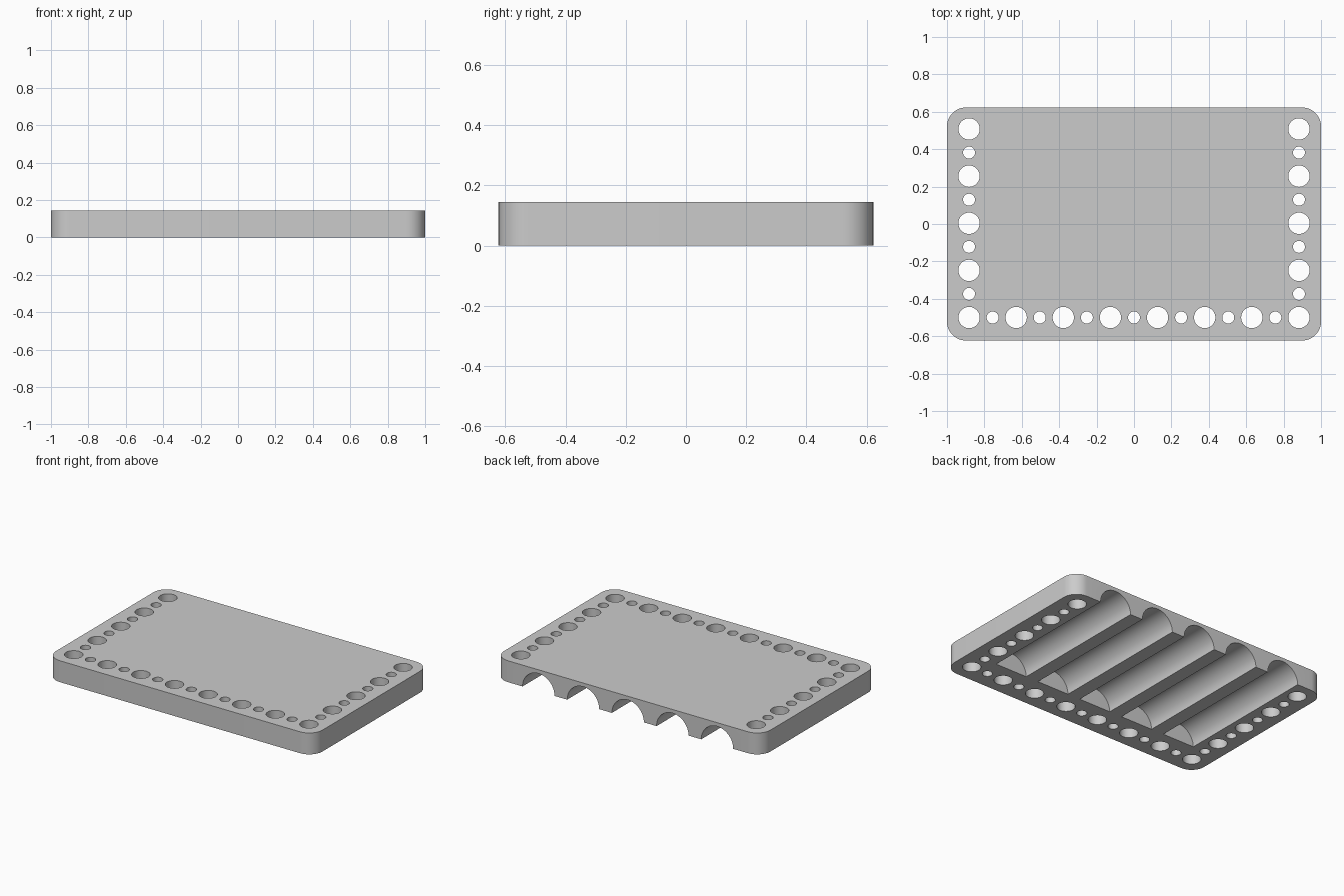
import bpy
import math
from mathutils import Matrix

cube = bpy.data.objects.get("Cube")
if cube:
    bpy.data.objects.remove(cube, do_unlink=True)

import bmesh

HALF_X, HALF_Y, HEIGHT = 1.0, 0.6225, 0.145
CORNER = 0.1
EDGE_X, EDGE_Y, PITCH_Y = 0.882, -0.5, 0.252
BIG, SMALL = 0.057, 0.032
GROOVE_R, GROOVE_STEP, GROOVE_END = 0.12, 0.335, -0.375

grey = bpy.data.materials.new("plain grey")
grey.use_nodes = True
colour = (0.6, 0.6, 0.6, 1)
grey.diffuse_color = colour
grey.node_tree.nodes["Principled BSDF"].inputs["Base Color"].default_value = colour


def make_object(name, bm):
    bmesh.ops.recalc_face_normals(bm, faces=bm.faces)
    mesh = bpy.data.meshes.new(name)
    bm.to_mesh(mesh)
    bm.free()
    mesh.materials.append(grey)
    obj = bpy.data.objects.new(name, mesh)
    bpy.context.collection.objects.link(obj)
    return obj


def add_cylinder(bm, radius, depth, matrix, sides):
    bmesh.ops.create_cone(bm, cap_ends=True, segments=sides, radius1=radius,
                          radius2=radius, depth=depth, matrix=matrix)


# Slab with rounded vertical corners
bm = bmesh.new()
bmesh.ops.create_cube(bm, size=1, matrix=Matrix.Translation((0, 0, HEIGHT / 2))
                      @ Matrix.Diagonal((2 * HALF_X, 2 * HALF_Y, HEIGHT, 1)))
uprights = [e for e in bm.edges
            if abs(e.verts[0].co.z - e.verts[1].co.z) > HEIGHT / 2]
bmesh.ops.bevel(bm, geom=uprights, offset=CORNER, segments=12,
                profile=0.5, affect='EDGES')
plate = make_object("holder_plate", bm)

# Alternating large and small through holes along the front and both sides
spots = [(-EDGE_X + i * EDGE_X / 7, EDGE_Y, i) for i in range(15)]
for side in (-1, 1):
    spots += [(side * EDGE_X, EDGE_Y + i * PITCH_Y / 2, i) for i in range(1, 9)]
bm = bmesh.new()
for x, y, i in spots:
    add_cylinder(bm, SMALL if i % 2 else BIG, 1,
                 Matrix.Translation((x, y, 0)), 40)
hole_cutter = make_object("hole_cutter", bm)

# Half-round grooves underneath, open at the back
bm = bmesh.new()
for i in range(-2, 3):
    place = Matrix.Translation((i * GROOVE_STEP, GROOVE_END + 0.75, 0))
    add_cylinder(bm, GROOVE_R, 1.5,
                 place @ Matrix.Rotation(math.pi / 2, 4, 'X'), 64)
groove_cutter = make_object("groove_cutter", bm)

# Cut the plate, then discard the cutters
for cutter in (hole_cutter, groove_cutter):
    cutter.hide_render = True
    mod = plate.modifiers.new(cutter.name, 'BOOLEAN')
    mod.operation = 'DIFFERENCE'
    mod.solver = 'EXACT'
    mod.object = cutter
bpy.ops.object.select_all(action='DESELECT')
plate.select_set(True)
bpy.context.view_layer.objects.active = plate
for name in [m.name for m in plate.modifiers]:
    bpy.ops.object.modifier_apply(modifier=name)
for cutter in (hole_cutter, groove_cutter):
    bpy.data.objects.remove(cutter, do_unlink=True)
bpy.ops.object.shade_smooth_by_angle(angle=math.radians(30))
